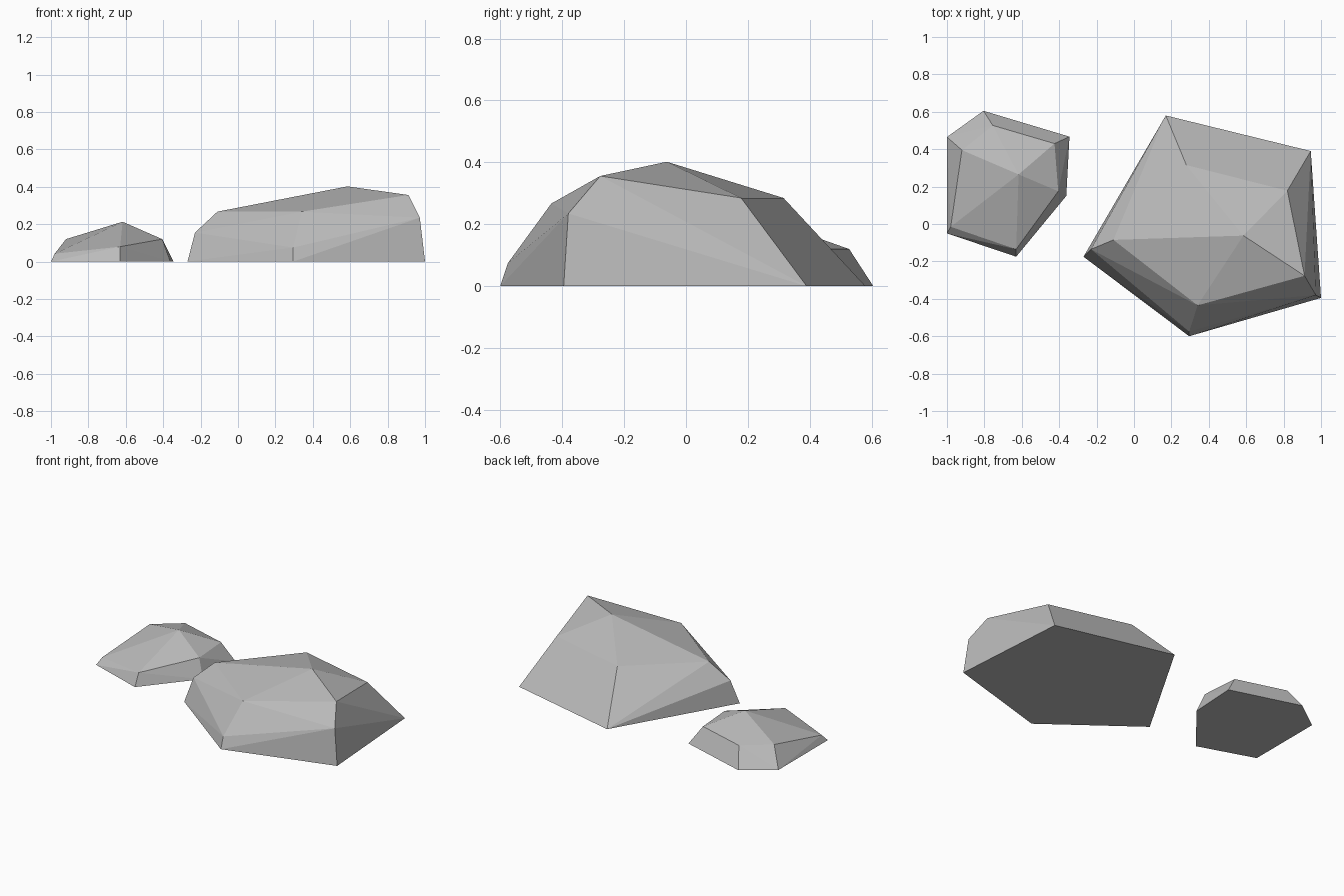
import bpy
import bmesh
from math import radians

cube = bpy.data.objects.get("Cube")
if cube:
    bpy.data.objects.remove(cube, do_unlink=True)

# Plain grey stone
stone = bpy.data.materials.new("grey_stone")
stone.use_nodes = True
colour = (0.5, 0.5, 0.5, 1)
stone.diffuse_color = colour
bsdf = stone.node_tree.nodes["Principled BSDF"]
bsdf.inputs["Base Color"].default_value = colour
bsdf.inputs["Roughness"].default_value = 0.9


def make_rock(name, footprint, shoulders, peak):
    """Facet a rock as the hull of its footprint, shoulder corners and peak."""
    bm = bmesh.new()
    for x, y in footprint:
        bm.verts.new((x, y, 0))
    for corner in shoulders + [peak]:
        bm.verts.new(corner)
    bmesh.ops.convex_hull(bm, input=bm.verts[:])
    # Merge nearly coplanar triangles into broad facets
    bmesh.ops.dissolve_limit(bm, angle_limit=radians(1),
                             verts=bm.verts[:], edges=bm.edges[:])
    bmesh.ops.recalc_face_normals(bm, faces=bm.faces[:])
    mesh = bpy.data.meshes.new(name)
    bm.to_mesh(mesh)
    bm.free()
    mesh.materials.append(stone)
    rock = bpy.data.objects.new(name, mesh)
    bpy.context.collection.objects.link(rock)
    return rock


# Large boulder: low bevelled front edge, long sloping back
make_rock(
    "large_rock",
    footprint=[(-0.27, -0.175), (0.295, -0.6), (1, -0.395),
               (0.945, 0.39), (0.17, 0.58)],
    shoulders=[(-0.23, -0.135, 0.155), (0.295, -0.575, 0.075),
               (0.972, -0.38, 0.235), (-0.11, -0.085, 0.267),
               (0.34, -0.435, 0.267), (0.912, -0.277, 0.356),
               (0.82, 0.178, 0.285), (0.28, 0.315, 0.285)],
    peak=(0.585, -0.062, 0.402))

# Small stone: six sides rising to a low point
make_rock(
    "small_rock",
    footprint=[(-1, 0.465), (-0.805, 0.605), (-0.345, 0.467),
               (-0.362, 0.15), (-0.63, -0.175), (-1, -0.05)],
    shoulders=[(-0.92, 0.395, 0.12), (-0.755, 0.527, 0.12),
               (-0.425, 0.43, 0.12), (-0.405, 0.175, 0.12),
               (-0.63, -0.135, 0.08), (-0.98, -0.015, 0.042)],
    peak=(-0.617, 0.265, 0.213))
